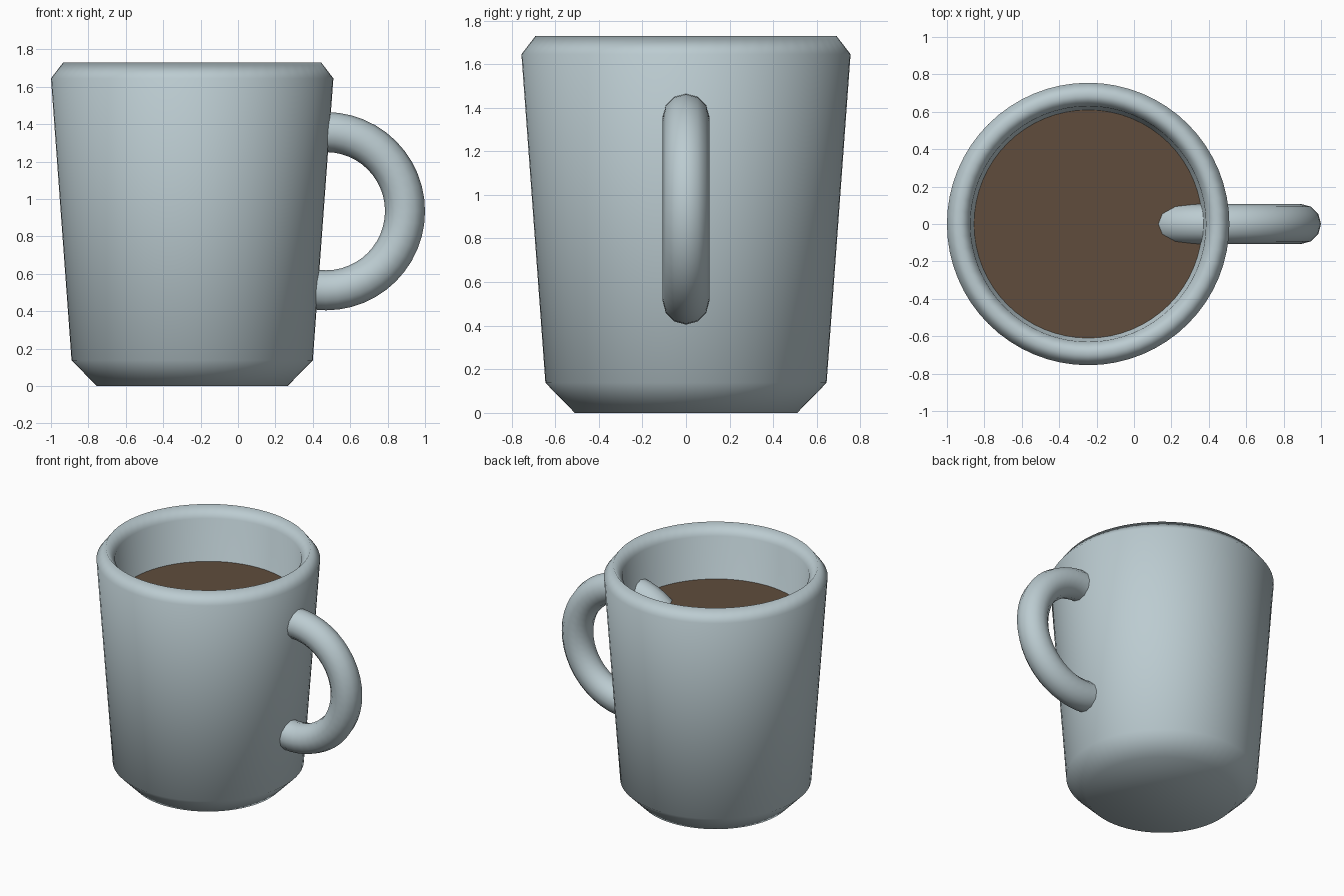
import bpy
import bmesh
import math

cube = bpy.data.objects.get("Cube")
if cube:
    bpy.data.objects.remove(cube, do_unlink=True)

CUP_X = -0.245
SEGMENTS = 64


def make_material(name, rgb):
    mat = bpy.data.materials.new(name)
    mat.use_nodes = True
    colour = (*rgb, 1.0)
    mat.diffuse_color = colour
    mat.node_tree.nodes["Principled BSDF"].inputs["Base Color"].default_value = colour
    return mat


def finish(obj, name, mat, smooth=True):
    obj.name = obj.data.name = name
    obj.data.materials.append(mat)
    for face in obj.data.polygons:
        face.use_smooth = smooth
    return obj


def lathe(name, profile, mat):
    """Spin a radius/height profile round z and close both ends."""
    bm = bmesh.new()
    rings = []
    for r, z in profile:
        angles = [2 * math.pi * i / SEGMENTS for i in range(SEGMENTS)]
        rings.append([bm.verts.new((r * math.cos(a), r * math.sin(a), z)) for a in angles])
    for low, high in zip(rings, rings[1:]):
        for i in range(SEGMENTS):
            j = (i + 1) % SEGMENTS
            bm.faces.new((low[i], low[j], high[j], high[i]))
    bm.faces.new(list(reversed(rings[0])))
    bm.faces.new(rings[-1])
    mesh = bpy.data.meshes.new(name)
    bm.to_mesh(mesh)
    bm.free()
    obj = bpy.data.objects.new(name, mesh)
    bpy.context.collection.objects.link(obj)
    obj.location.x = CUP_X
    return finish(obj, name, mat)


ceramic = make_material("pale blue grey ceramic", (0.50, 0.60, 0.635))
coffee = make_material("coffee brown", (0.115, 0.073, 0.045))

# Hollow cup: foot, tapered wall, rounded rim, inner wall and floor
lathe("cup", [
    (0.51, 0.0), (0.645, 0.138),
    (0.755, 1.645), (0.69, 1.73), (0.63, 1.65),
    (0.54, 0.22), (0.46, 0.14),
], ceramic)

# Ring handle, passing through the cup wall
bpy.ops.mesh.primitive_torus_add(
    location=(0.47, 0, 0.935), rotation=(math.pi / 2, 0, 0),
    major_radius=0.423, minor_radius=0.107,
    major_segments=48, minor_segments=12)
finish(bpy.context.object, "handle", ceramic)

# Drink surface
bpy.ops.mesh.primitive_circle_add(
    vertices=SEGMENTS, radius=0.611, fill_type='NGON', location=(CUP_X, 0, 1.34))
finish(bpy.context.object, "drink", coffee, smooth=False)
